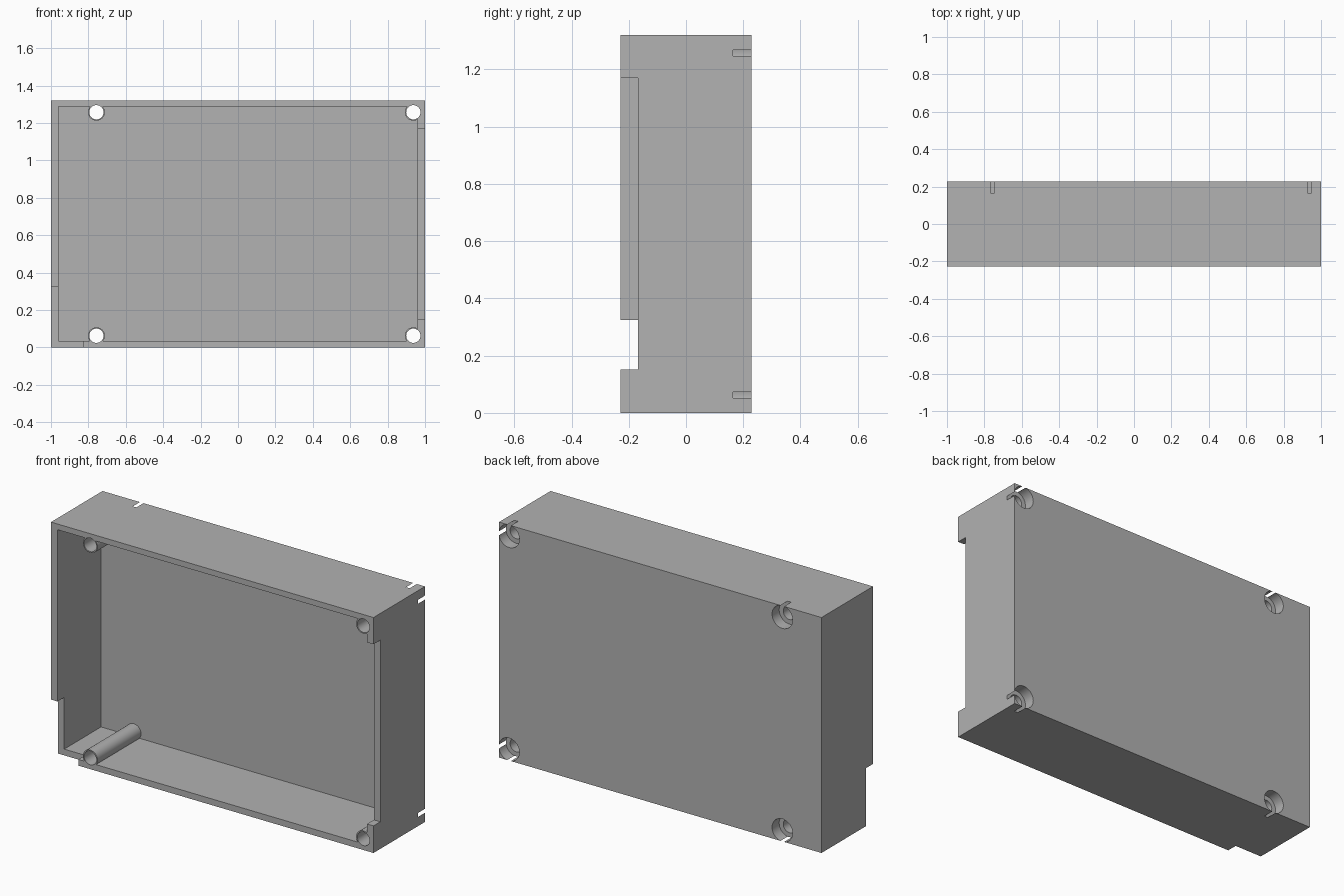
import bpy
import math

if "Cube" in bpy.data.objects:
    bpy.data.objects.remove(bpy.data.objects["Cube"], do_unlink=True)

# Overall sizes
W, D, H = 1.0, 0.228, 1.32           # half width, half depth, height
BACK_INNER = 0.158                   # inner face of the back panel
NOTCH_Y = -0.168                     # depth of the rim notches
HOLES = [(x, z) for x in (-0.757, 0.9375) for z in (0.0625, H - 0.0625)]

grey = bpy.data.materials.new("plain grey")
grey.use_nodes = True
colour = (0.445, 0.445, 0.445, 1)
grey.diffuse_color = colour
grey.node_tree.nodes["Principled BSDF"].inputs["Base Color"].default_value = colour


def box(name, x, y, z):
    """Box from three (low, high) ranges."""
    ranges = (x, y, z)
    bpy.ops.mesh.primitive_cube_add(size=1, location=[sum(r) / 2 for r in ranges])
    ob = bpy.context.object
    ob.name = name
    ob.scale = [r[1] - r[0] for r in ranges]
    bpy.ops.object.transform_apply(location=True, rotation=True, scale=True)
    ob.data.materials.append(grey)
    return ob


def rod(name, x, z, radius, y0, y1):
    """Cylinder lying along y."""
    bpy.ops.mesh.primitive_cylinder_add(
        vertices=48, radius=radius, depth=y1 - y0,
        location=(x, (y0 + y1) / 2, z), rotation=(math.pi / 2, 0, 0))
    ob = bpy.context.object
    ob.name = name
    bpy.ops.object.transform_apply(location=True, rotation=True, scale=True)
    ob.data.materials.append(grey)
    return ob


def combine(target, tool, operation):
    """Apply a boolean and discard the helper."""
    tool.hide_render = True
    mod = target.modifiers.new(operation, "BOOLEAN")
    mod.operation, mod.solver, mod.object = operation, "EXACT", tool
    bpy.context.view_layer.objects.active = target
    bpy.ops.object.modifier_apply(modifier=mod.name)
    bpy.data.objects.remove(tool, do_unlink=True)


# Open-fronted tray
case = box("enclosure_shell", (-W, W), (-D, D), (0, H))
cavity = box("cavity", (-0.96, 0.96), (-D - 0.1, BACK_INNER), (0.035, H - 0.032))
combine(case, cavity, "DIFFERENCE")

# Rim notches: long one on the left wall, corner one at the lower right
FRONT = (-D - 0.1, NOTCH_Y)
combine(case, box("left_notch", (0.92, 1.1), FRONT, (0.152, 1.17)), "DIFFERENCE")
combine(case, box("corner_notch", (-1.1, -0.83), FRONT, (-0.1, 0.325)), "DIFFERENCE")

# Screw posts, flush with the front rim
for x, z in HOLES:
    combine(case, rod("screw_post", x, z, 0.045, -D, 0.19), "UNION")

# Through holes and back counterbores, which just break the outer walls
for x, z in HOLES:
    combine(case, rod("screw_hole", x, z, 0.038, -D - 0.1, D + 0.1), "DIFFERENCE")
    combine(case, rod("counterbore", x, z, 0.0636, 0.165, D + 0.1), "DIFFERENCE")

bpy.ops.object.select_all(action="DESELECT")
case.select_set(True)
bpy.context.view_layer.objects.active = case
bpy.ops.object.shade_smooth_by_angle(angle=math.radians(30))
